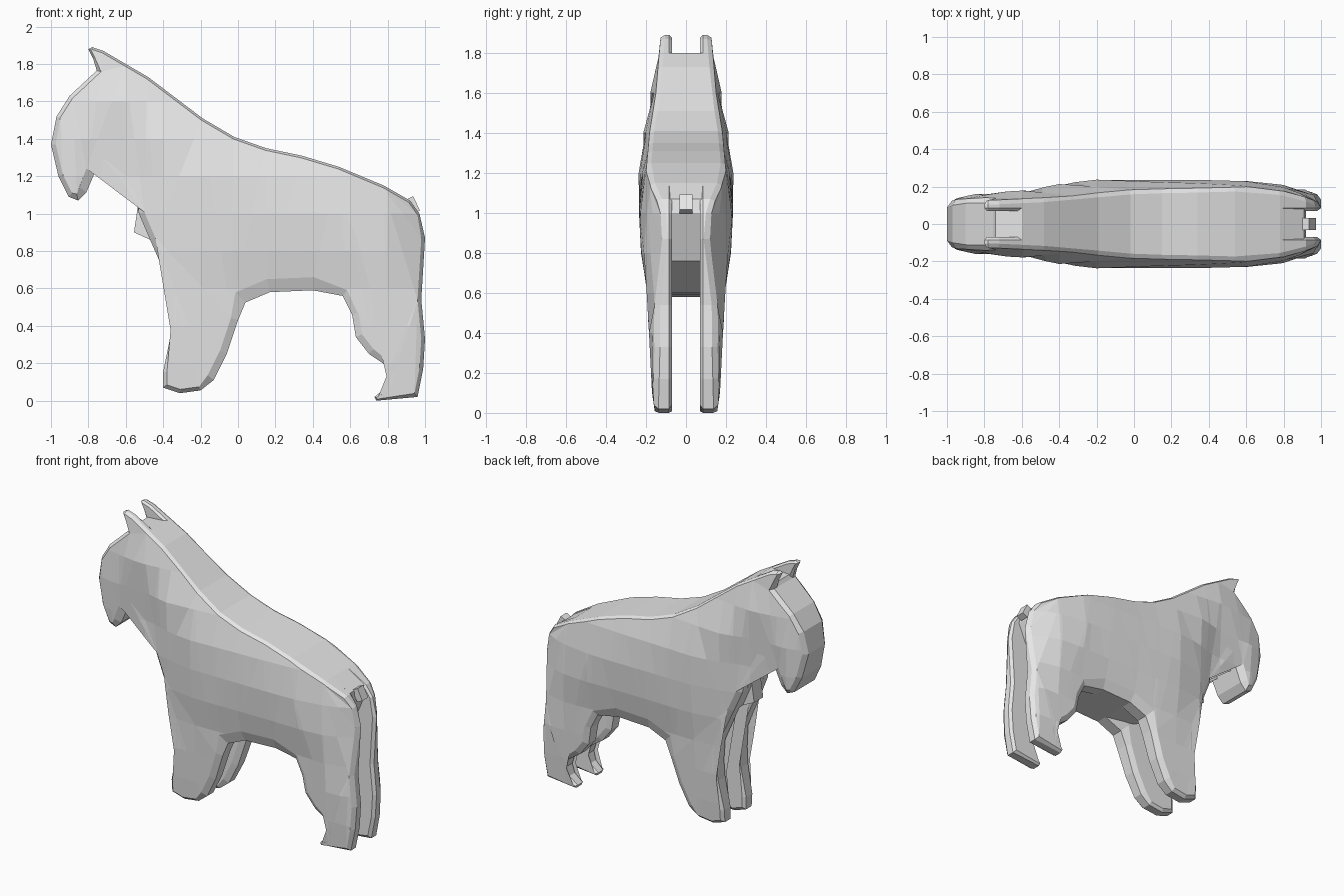
import bpy, bmesh, math
from mathutils import Vector

if "Cube" in bpy.data.objects:
    bpy.data.objects.remove(bpy.data.objects["Cube"])

grey = bpy.data.materials.new("plain_grey")
grey.diffuse_color = (0.8, 0.8, 0.8, 1)
grey.use_nodes = True
grey.node_tree.nodes["Principled BSDF"].inputs["Base Color"].default_value = grey.diffuse_color

# Side outline (x, z), clockwise: back, hind leg, belly, front leg, throat, head
BACK = [(-.78, 1.89), (-.72, 1.87), (-.6, 1.8), (-.48, 1.73), (-.19, 1.51), (-.02, 1.41),
        (.15, 1.35), (.34, 1.31), (.54, 1.25), (.78, 1.15), (.92, 1.07), (.97, 1.0)]
HIND = [(1.0, .87), (.98, .54), (1.0, .33), (.99, .17), (.96, .02), (.74, 0), (.73, .02),
        (.79, .07), (.81, .13), (.79, .19), (.7, .25), (.63, .34), (.61, .46), (.56, .56)]
BELLY = [(.4, .59), (.17, .58), (.04, .525)]
FORE = [(0, .43), (-.06, .25), (-.13, .11), (-.2, .055), (-.31, .04), (-.4, .07),
        (-.4, .155), (-.36, .35), (-.35, .46), (-.36, .61)]
THROAT = [(-.47, .86), (-.53, 1.0), (-.545, 1.16), (-.58, 1.24), (-.63, 1.31), (-.67, 1.33),
          (-.72, 1.31), (-.765, 1.22), (-.81, 1.115), (-.855, 1.07)]
HEAD = [(-.905, 1.09), (-.96, 1.2), (-1.0, 1.37), (-.97, 1.52), (-.9, 1.63), (-.755, 1.765)]
EAR = [(-.775, 1.83), (-.8, 1.88)]
OUTLINE = BACK + HIND + BELLY + FORE + THROAT + HEAD + EAR
# Chamfer width for each stretch of the outline
BEVEL = ([.012] * len(BACK) + [.02] * 4 + [.02, .008, .008] + [.025] * 3 + [.035] * 4
         + [.07] * len(BELLY) + [.04] * 3 + [.02] * 7
         + [.03, .03, .045, .05, .05, .055, .05, .05, .045, .03]
         + [.025] * 3 + [.02] * 3 + [.01] * 2)

# Half-width of the animal by length and by height
BY_X = [(-1, .15), (-.95, .17), (-.6, .19), (-.4, .22), (-.2, .238), (.6, .24), (.8, .215),
        (.9, .19), (1, .15)]
BY_Z = [(0, .155), (.1, .17), (.4, .185), (.6, .2), (.8, .225), (1, .235), (1.2, .24),
        (1.4, .222), (1.6, .19), (1.9, .165)]


def lerp(table, t):
    for (a, u), (b, v) in zip(table, table[1:]):
        if t <= b:
            return u + (v - u) * max(0, (t - a) / (b - a))
    return table[-1][1]


def edge_distance(x, z):
    p, best = Vector((x, z)), 9
    for i, a in enumerate(OUTLINE):
        a, b = Vector(a), Vector(OUTLINE[i - 1])
        t = max(0, min(1, (p - a).dot(b - a) / (b - a).length_squared))
        best = min(best, (p - a - (b - a) * t).length)
    return best


def half_width(x, z):
    near = max(0, 1 - edge_distance(x, z) / .3) ** 1.5
    body = max(0, min(1, (z - .45) / .4))
    return min(lerp(BY_X, x), lerp(BY_Z, z)) - .042 * near * body


def finish(bm, name):
    bmesh.ops.recalc_face_normals(bm, faces=bm.faces)
    me = bpy.data.meshes.new(name)
    bm.to_mesh(me)
    bm.free()
    me.materials.append(grey)
    ob = bpy.data.objects.new(name, me)
    bpy.context.collection.objects.link(ob)
    return ob


def prism(name, pts, w):
    bm = bmesh.new()
    loops = [[bm.verts.new((x, y, z)) for x, z in pts] for y in (-w, w)]
    for loop in loops:
        bm.faces.new(loop)
    for i in range(len(pts)):
        bm.faces.new((loops[0][i - 1], loops[0][i], loops[1][i], loops[1][i - 1]))
    bmesh.ops.triangulate(bm, faces=[f for f in bm.faces if len(f.verts) > 4])
    return finish(bm, name)


# Flank with its two legs, ear and half of the head
INNER = .085
n = len(OUTLINE)
inset = []
for i, p in enumerate(OUTLINE):
    a, p, b = Vector(OUTLINE[i - 1]), Vector(p), Vector(OUTLINE[(i + 1) % n])
    d1, d2 = (p - a).normalized(), (b - p).normalized()
    n1, n2 = Vector((d1.y, -d1.x)), Vector((d2.y, -d2.x))
    m = (n1 + n2).normalized()
    inset.append(p + m * BEVEL[i] / max(.6, m.dot(n1)))

bm = bmesh.new()
rings = [
    [bm.verts.new((x, 1, z)) for x, z in inset],
    [bm.verts.new((x, half_width(x, z) - .02, z)) for x, z in OUTLINE],
    [bm.verts.new((x, INNER, z)) for x, z in OUTLINE],
    [bm.verts.new((x, INNER - .015, z)) for x, z in inset],
]
for r, s in zip(rings, rings[1:]):
    for i in range(n):
        bm.faces.new((r[i - 1], r[i], s[i], s[i - 1]))
caps = [bm.faces.new(rings[0]), bm.faces.new(rings[3])]
bmesh.ops.triangulate(bm, faces=caps)

# Cut the outer panel into facets, then bulge it
cuts = [((.2 * i, 0, 0), (1, 0, 0)) for i in range(-4, 5)]
cuts += [((0, 0, .2 * i), (0, 0, 1)) for i in range(1, 9)]
for co, no in cuts:
    panel = [f for f in bm.faces if all(v.co.y > .9 for v in f.verts)]
    geom = set(panel)
    for f in panel:
        geom.update(f.verts)
        geom.update(f.edges)
    bmesh.ops.bisect_plane(bm, geom=list(geom), plane_co=co, plane_no=no, dist=1e-4)
for v in bm.verts:
    if v.co.y > .9:
        v.co.y = half_width(v.co.x, v.co.z)
flank = finish(bm, "flank_and_legs")
mirror = flank.modifiers.new("both_sides", 'MIRROR')
mirror.use_axis = (False, True, False)
mirror.use_mirror_merge = False

# Middle of the body, head and neck between the flanks
core = BACK[2:10] + [(.91, 1.07), (.92, 1.0), (.82, .76), (.56, .6)] + BELLY[:2]
core += [(-.05, .6), (-.3, .72)] + THROAT + HEAD + [(-.74, 1.79)]
prism("body_core", core, INNER)

# Chest tuft and stub tail
prism("chest_tuft", [(-.53, 1.08), (-.556, .9), (-.47, .86), (-.45, 1.05)], .05)
tail = prism("tail", [(-.022, -.042), (.022, -.042), (.022, .042), (-.022, .042)], .032)
tail.location = (.935, 0, 1.045)
tail.rotation_euler.y = -.46
